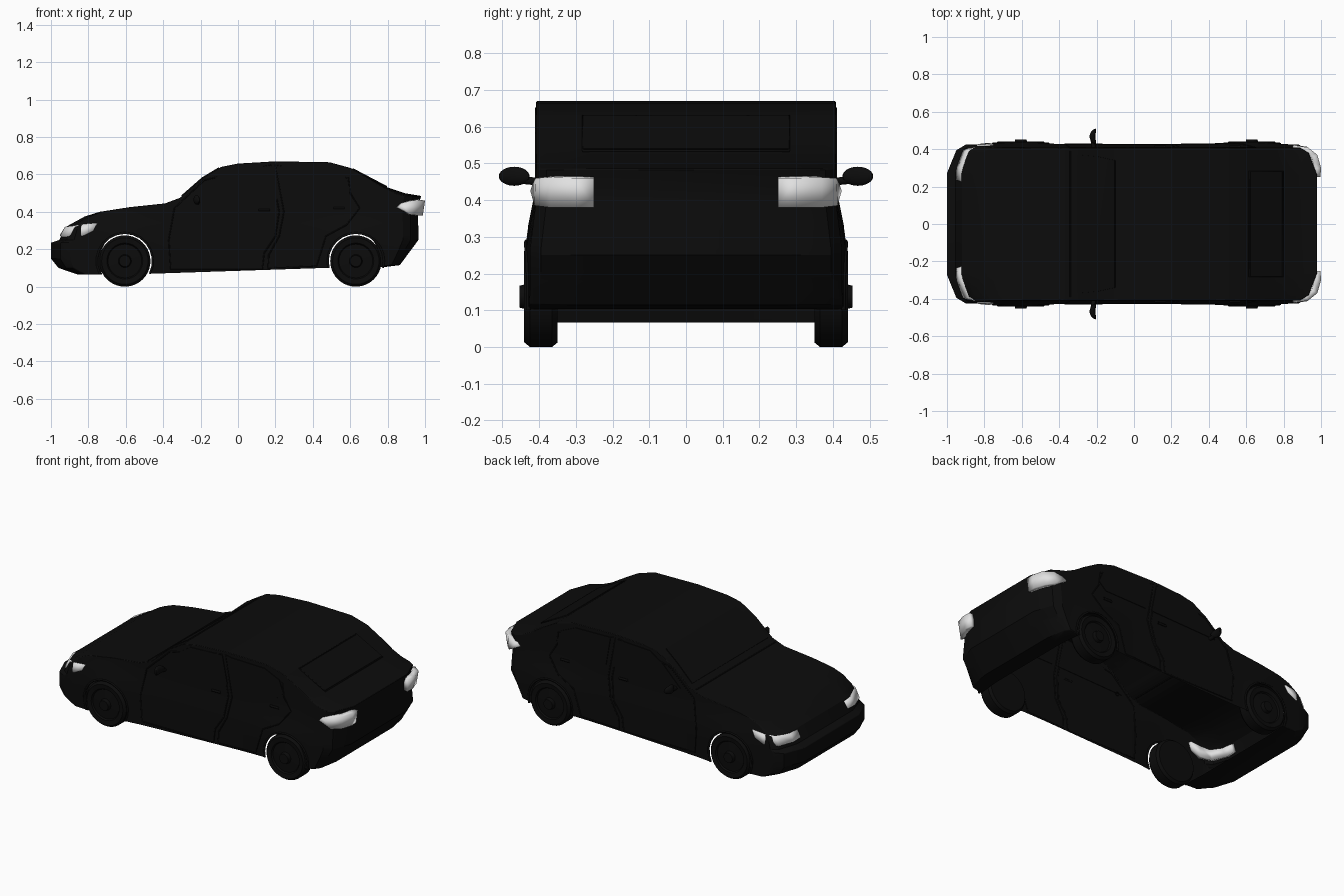
import bpy, bmesh, math
from mathutils import Vector

if bpy.data.objects.get("Cube"):
    bpy.data.objects.remove(bpy.data.objects["Cube"])


def material(name, value):
    m = bpy.data.materials.new(name)
    m.use_nodes = True
    m.diffuse_color = (value, value, value, 1)
    m.node_tree.nodes["Principled BSDF"].inputs["Base Color"].default_value = (value, value, value, 1)
    return m


BLACK = material("black paint", 0.0035)
LAMP = material("pale lamp", 0.75)


def add(name, bm, mat, smooth=True):
    mesh = bpy.data.meshes.new(name)
    bm.to_mesh(mesh)
    bm.free()
    ob = bpy.data.objects.new(name, mesh)
    bpy.context.collection.objects.link(ob)
    mesh.materials.append(mat)
    if smooth:
        bpy.ops.object.select_all(action="DESELECT")
        ob.select_set(True)
        bpy.context.view_layer.objects.active = ob
        bpy.ops.object.shade_smooth_by_angle(angle=math.radians(32))
    return ob


def tube(name, points, radius, closed=False):
    cu = bpy.data.curves.new(name, "CURVE")
    cu.dimensions = "3D"
    cu.bevel_depth, cu.bevel_resolution = radius, 1
    sp = cu.splines.new("POLY")
    sp.points.add(len(points) - 1)
    for p, co in zip(sp.points, points):
        p.co = (*co, 1)
    sp.use_cyclic_u = closed
    cu.materials.append(BLACK)
    bpy.context.collection.objects.link(bpy.data.objects.new(name, cu))


AXLES = ((-0.605, -27), (0.63, -14))
HUB_Z, ARCH_R = 0.137, 0.15


def arch(x, start, steps=14):
    angles = [math.radians(start + (180 - 2 * start) * i / steps) for i in range(steps + 1)]
    return [(x + ARCH_R * math.cos(a), HUB_Z + ARCH_R * math.sin(a)) for a in angles]


# Body: side outline from front bumper over the roof to the rear bumper
outline = [(-.739, .066), (-.86, .066), (-.96, .1), (-1, .15), (-1, .235), (-.955, .25), (-.92, .32),
           (-.82, .375), (-.74, .4), (-.58, .425), (-.39, .445), (-.31, .475), (-.19, .58),
           (-.09, .64), (0, .658), (.2, .67), (.49, .665), (.6, .635), (.8, .53), (.89, .5),
           (.98, .485), (.962, .43), (.965, .25), (.865, .115), (.776, .104)]
side = outline + arch(*AXLES[1]) + arch(*AXLES[0])[:-1]


def pull(u):
    if u < 0.64:
        return 0
    return (u - 0.64) / 0.29 * 0.05 if u < 0.93 else 0.05 + (u - 0.93) / 0.07 * 0.05


def half_width(x, z):
    w = 0.424 - 0.016 * min(max((z - 0.27) / 0.13, 0), 1)
    flare = sum(math.exp(-((x - a) / 0.17) ** 2) for a, _ in AXLES)
    return w + 0.014 * flare * min(max((0.42 - z) / 0.12, 0), 1)


bm = bmesh.new()
rows = [[bm.verts.new((x, s, z)) for x, z in side] for s in (-1, 1)]
for row in rows:
    bm.faces.new(row)
for i in range(len(outline) - 1):
    bm.faces.new((rows[0][i], rows[0][i + 1], rows[1][i + 1], rows[1][i]))
cuts = [((0, y, 0), (0, 1, 0)) for y in (-.93, -.64, 0, .64, .93)]
cuts += [((0, 0, z), (0, 0, 1)) for z in (.2, .27, .34, .4, .5)]
cuts += [((i / 10 + 0.013, 0, 0), (1, 0, 0)) for i in range(-9, 10)]
for co, no in cuts:
    bmesh.ops.bisect_plane(bm, geom=bm.verts[:] + bm.edges[:] + bm.faces[:], dist=1e-5,
                           plane_co=co, plane_no=no)
bmesh.ops.recalc_face_normals(bm, faces=bm.faces[:])
for v in bm.verts:
    x, y, z = v.co
    end = max(abs(x) - 0.6, 0) / 0.4
    v.co = (x - math.copysign(pull(abs(y)) * end ** 2, x), y * half_width(x, z), z)
body = add("body_shell", bm, BLACK)
bev = body.modifiers.new("soft edges", "BEVEL")
bev.width, bev.segments, bev.angle_limit = 0.01, 2, math.radians(50)


# Lamps: strips wrapped round the corners, stations of (x, y, z) low and high
def lamp(name, low, high, s):
    bm = bmesh.new()
    a, b = ([bm.verts.new((x, s * y, z)) for x, y, z in row] for row in (low, high))
    for i in range(len(a) - 1):
        f = bm.faces.new((a[i], a[i + 1], b[i + 1], b[i]))
        f.normal_update()
        if f.normal.dot(Vector((low[0][0], s * 0.3, 0))) < 0:
            f.normal_flip()
    ob = add(name, bm, LAMP)
    mod = ob.modifiers.new("thickness", "SOLIDIFY")
    mod.thickness, mod.offset = 0.035, -1


head_low = [(-.953, .235, .275), (-.95, .3, .27), (-.915, .395, .27), (-.83, .428, .272), (-.775, .434, .3)]
head_high = [(-.925, .228, .315), (-.925, .3, .32), (-.887, .395, .325), (-.82, .424, .335), (-.752, .428, .342)]
tail_low = [(.985, .25, .38), (.988, .3, .38), (.965, .37, .38), (.925, .413, .385), (.85, .424, .425)]
tail_high = [(.997, .25, .46), (1, .3, .46), (.98, .37, .462), (.93, .41, .46), (.87, .418, .445)]


# Thin plates for glass
def plate(name, points, offset):
    bm = bmesh.new()
    base = bm.faces.new([bm.verts.new(p) for p in points])
    out = bmesh.ops.extrude_face_region(bm, geom=[base])["geom"]
    bmesh.ops.translate(bm, vec=offset, verts=[g for g in out if isinstance(g, bmesh.types.BMVert)])
    bmesh.ops.recalc_face_normals(bm, faces=bm.faces[:])
    add(name, bm, BLACK, smooth=False)


front_window = [(-.25, .455), (-.13, .575), (-.04, .635), (.18, .645), (.215, .47)]
rear_window = [(.26, .47), (.23, .645), (.47, .64), (.57, .595), (.6, .52), (.55, .475)]
front_door = [(-.18, .57), (-.34, .42), (-.37, .25), (-.36, .095), (.13, .095), (.14, .18),
              (.2, .27), (.22, .4), (.175, .65)]
rear_door = [(.2, .65), (.245, .4), (.22, .27), (.165, .17), (.16, .1), (.42, .11), (.47, .27),
             (.58, .33), (.65, .42), (.6, .5), (.59, .58)]

# Wheel cross-section as (radius, y), hub to inner face
wheel = [(0, .453), (.03, .453), (.035, .432), (.09, .428), (.096, .437), (.124, .441),
         (.137, .425), (.137, .365), (.125, .35), (0, .35)]

for s, word in ((-1, "right"), (1, "left")):
    lamp(word + "_headlight", head_low, head_high, s)
    lamp(word + "_tail_light", tail_low, tail_high, s)
    for name, shape in (("front_window", front_window), ("rear_window", rear_window)):
        plate(f"{word}_{name}", [(x, s * 0.405, z) for x, z in shape], (0, s * 0.007, 0))
    for name, shape in (("front_door", front_door), ("rear_door", rear_door)):
        tube(f"{word}_{name}_seam", [(x, s * half_width(x, z), z) for x, z in shape], 0.004, True)
    for x, z in ((0.15, 0.41), (0.55, 0.42)):
        tube(word + "_door_handle", [(x - .04, s * .412, z), (x + .02, s * .412, z)], 0.007)

    for (ax, start), end in zip(AXLES, ("front", "rear")):
        tube(f"{word}_{end}_arch_lip", [(x, s * (half_width(x, z) - .001), z) for x, z in arch(ax, start)], 0.006)
        bm = bmesh.new()
        ring = [bm.verts.new((ax + r, s * y, HUB_Z)) for r, y in wheel]
        edges = [bm.edges.new(pair) for pair in zip(ring, ring[1:])]
        bmesh.ops.spin(bm, geom=ring + edges, cent=(ax, 0, HUB_Z), axis=(0, 1, 0),
                       angle=math.tau, steps=40, use_duplicate=False)
        bmesh.ops.remove_doubles(bm, verts=bm.verts[:], dist=1e-4)
        bmesh.ops.recalc_face_normals(bm, faces=bm.faces[:])
        add(f"{word}_{end}_wheel", bm, BLACK)

    # Door mirror, swept slightly, on a short stalk
    bm = bmesh.new()
    bmesh.ops.create_uvsphere(bm, u_segments=20, v_segments=12, radius=1)
    for v in bm.verts:
        x, y, z = v.co
        v.co = (-.222 + .016 * x + .016 * y * y, s * (.468 + .042 * y), .465 + .026 * z)
    bmesh.ops.recalc_face_normals(bm, faces=bm.faces[:])
    add(word + "_mirror", bm, BLACK)
    tube(word + "_mirror_stalk", [(-.215, s * .4, .45), (-.22, s * .45, .455)], 0.012)

# Windscreen and rear glass lie on the slopes
plate("windscreen", [(-.3, -.37, .484), (-.3, .37, .484), (-.19, .36, .58), (-.1, .34, .634),
                     (-.1, -.34, .634), (-.19, -.36, .58)], (-.003, 0, .004))
plate("rear_glass", [(.62, -.28, .6245), (.62, .28, .6245), (.79, .28, .535), (.79, -.28, .535)],
      (.002, 0, .005))
tube("rear_glass_frame", [(.615, -.28, .628), (.615, .28, .628), (.795, .28, .534), (.795, -.28, .534)], 0.004, True)
tube("bonnet_seam", [(-.34, -.39, .463), (-.34, .39, .463)], 0.004)
